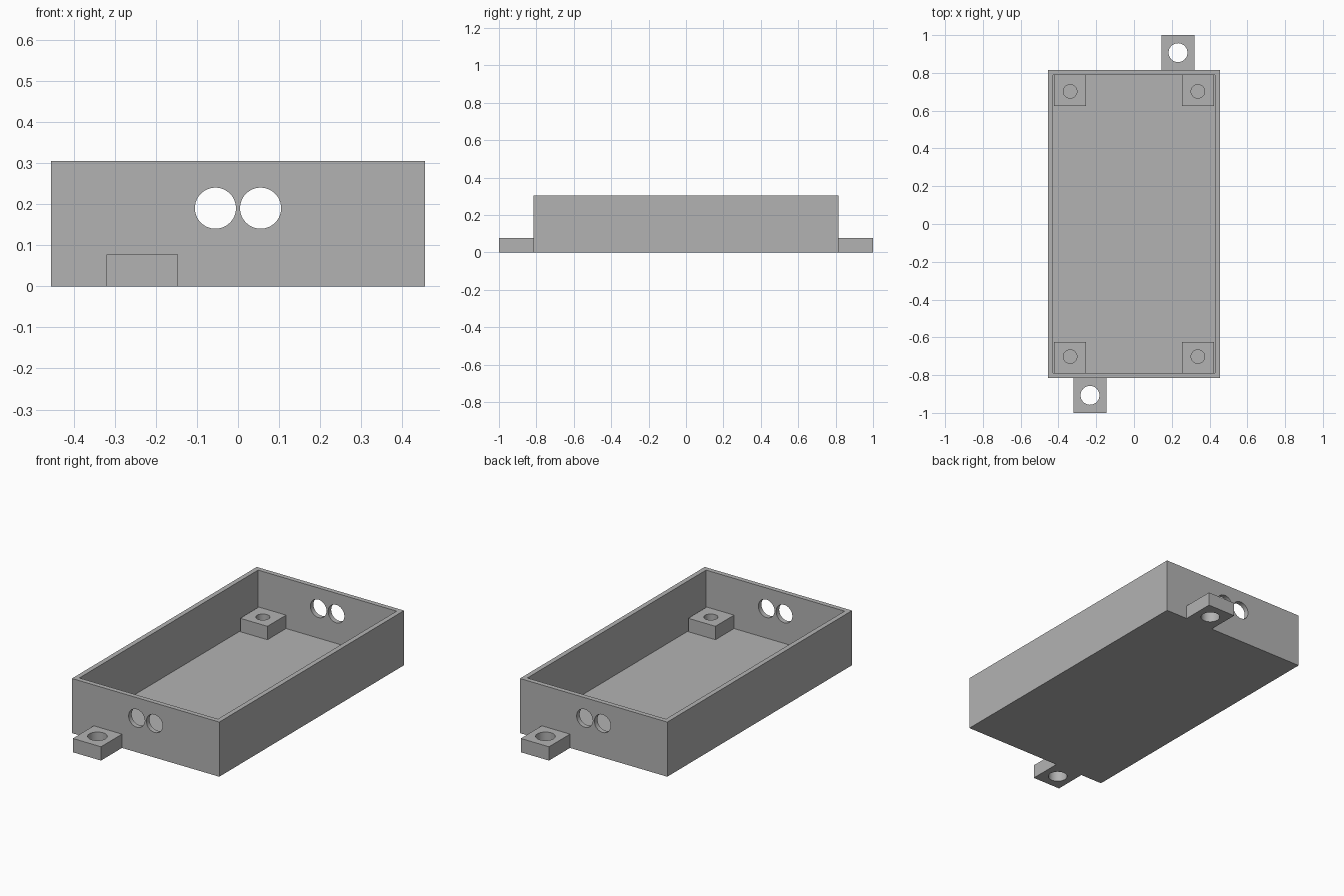
import bpy
import math

cube = bpy.data.objects.get("Cube")
if cube:
    bpy.data.objects.remove(cube, do_unlink=True)

HALF_X, HALF_Y, HEIGHT = 0.455, 0.815, 0.305
WALL = 0.027
FLOOR = 0.025
TAB_TOP = 0.077

grey = bpy.data.materials.new("plain_grey")
grey.use_nodes = True
colour = (0.45, 0.45, 0.45, 1)
grey.diffuse_color = colour
grey.node_tree.nodes["Principled BSDF"].inputs["Base Color"].default_value = colour


def block(name, low, high):
    """Box between two opposite corners."""
    centre = [(a + b) / 2 for a, b in zip(low, high)]
    bpy.ops.mesh.primitive_cube_add(size=1, location=centre)
    ob = bpy.context.object
    ob.name = name
    ob.scale = [b - a for a, b in zip(low, high)]
    bpy.ops.object.transform_apply(location=True, rotation=False, scale=True)
    ob.data.materials.append(grey)
    return ob


def rod(centre, radius, length, along_y=False):
    """Round cutter, upright or lying along y."""
    turn = (math.pi / 2 if along_y else 0, 0, 0)
    bpy.ops.mesh.primitive_cylinder_add(
        vertices=48, radius=radius, depth=length, location=centre, rotation=turn)
    ob = bpy.context.object
    ob.data.materials.append(grey)
    return ob


def combine(ob, other, operation):
    """Apply a boolean and remove the helper."""
    mod = ob.modifiers.new("Boolean", "BOOLEAN")
    mod.operation = operation
    mod.solver = "EXACT"
    mod.object = other
    bpy.context.view_layer.objects.active = ob
    bpy.ops.object.modifier_apply(modifier=mod.name)
    bpy.data.objects.remove(other, do_unlink=True)


def smooth_holes(ob):
    bpy.ops.object.select_all(action="DESELECT")
    ob.select_set(True)
    bpy.context.view_layer.objects.active = ob
    bpy.ops.object.shade_smooth_by_angle(angle=math.radians(30))


# Open tray with a pair of cable holes through both end walls
tray = block("tray", (-HALF_X, -HALF_Y, 0), (HALF_X, HALF_Y, HEIGHT))
in_x, in_y = HALF_X - WALL, HALF_Y - WALL
combine(tray, block("cavity", (-in_x, -in_y, FLOOR), (in_x, in_y, HEIGHT + 0.1)), "DIFFERENCE")
for x in (-0.055, 0.055):
    combine(tray, rod((x, 0, 0.19), 0.05, 3, along_y=True), "DIFFERENCE")
smooth_holes(tray)

# Corner posts with blind screw holes
for sx, side in ((-1, "right"), (1, "left")):
    for sy, end in ((-1, "front"), (1, "back")):
        xs = sorted((sx * 0.255, sx * (in_x - 0.005)))
        ys = sorted((sy * 0.624, sy * in_y))
        post = block(f"{end}_{side}_post", (xs[0], ys[0], FLOOR), (xs[1], ys[1], 0.1))
        combine(post, rod((sx * 0.338, sy * 0.702, 0.1), 0.036, 0.14), "DIFFERENCE")
        smooth_holes(post)

# Mounting tabs at opposite corners, each drilled through
for s, end in ((-1, "front"), (1, "back")):
    xs = sorted((s * 0.146, s * 0.32))
    ys = sorted((s * HALF_Y, s * 1.0))
    tab = block(f"{end}_mounting_tab", (xs[0], ys[0], 0), (xs[1], ys[1], TAB_TOP))
    combine(tab, rod((s * 0.233, s * 0.907, 0), 0.05, 1), "DIFFERENCE")
    smooth_holes(tab)
